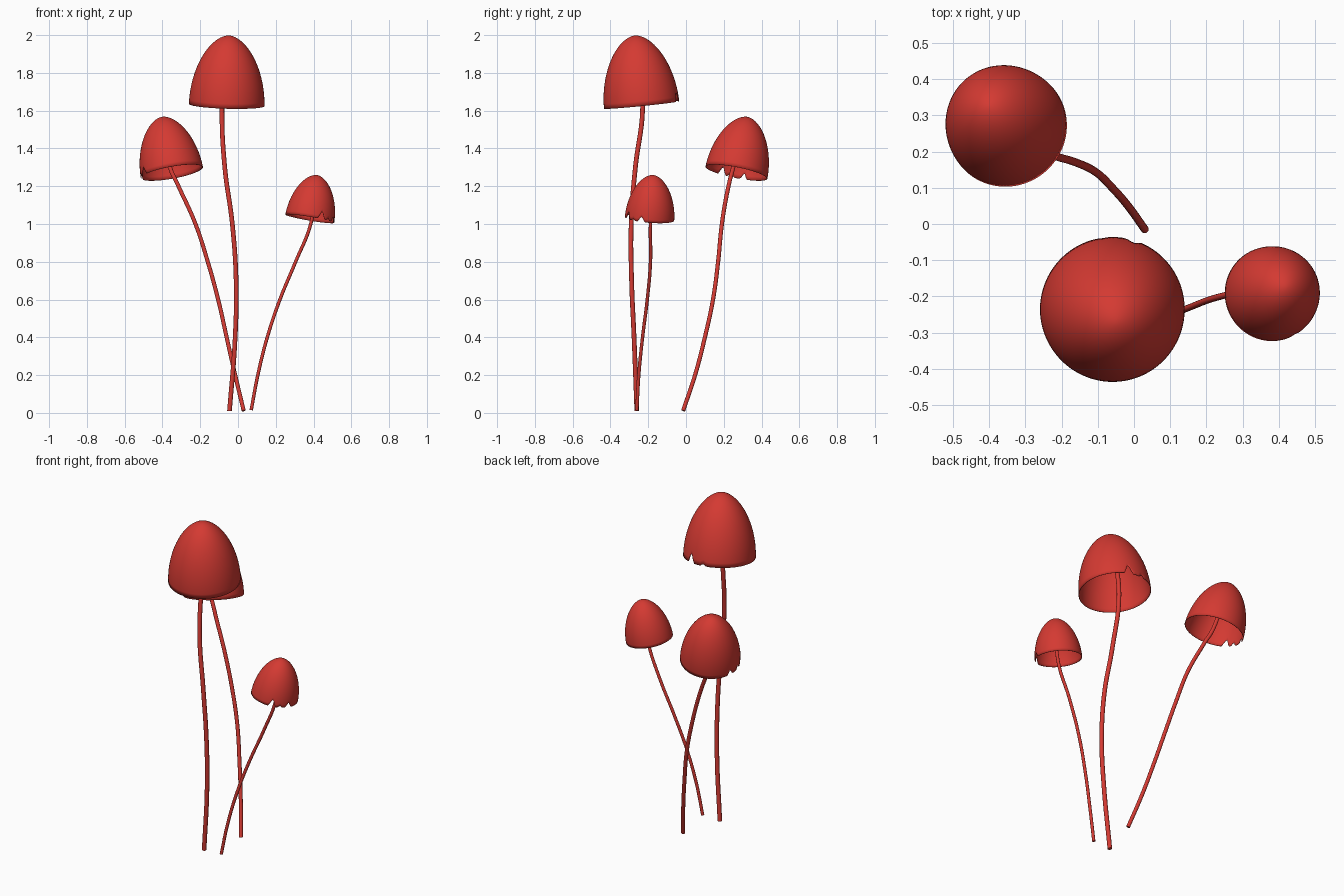
import bpy, bmesh, math
from mathutils import Vector

if "Cube" in bpy.data.objects:
    bpy.data.objects.remove(bpy.data.objects["Cube"])

red = bpy.data.materials.new("mushroom red")
red.diffuse_color = (0.66, 0.042, 0.032, 1)
red.use_nodes = True
red.node_tree.nodes["Principled BSDF"].inputs["Base Color"].default_value = red.diffuse_color


def make_cap(name, rim, axis, radius, height, notches):
    """Hollow bell cap; notches are (angle deg, half width deg, depth fraction)."""
    bm = bmesh.new()
    seg, rings = 120, 22
    apex = bm.verts.new((0, 0, height))
    cols = []
    for i in range(seg):
        a = math.tau * i / seg
        h0 = 0
        for deg, half, depth in notches:
            d = abs((math.degrees(a) - deg + 180) % 360 - 180)
            h0 = max(h0, depth * (1 - d / half))
        col = []
        for j in range(rings):
            h = h0 + (1 - h0) * math.sin(math.pi / 2 * j / rings)
            r = radius * (1 - h ** 1.9) ** 0.56
            col.append(bm.verts.new((r * math.cos(a), r * math.sin(a), h * height)))
        cols.append(col)
    for i in range(seg):
        a, b = cols[i], cols[(i + 1) % seg]
        for j in range(rings - 1):
            bm.faces.new((a[j], b[j], b[j + 1], a[j + 1]))
        bm.faces.new((a[-1], b[-1], apex))
    me = bpy.data.meshes.new(name)
    bm.to_mesh(me)
    bm.free()
    me.materials.append(red)
    ob = bpy.data.objects.new(name, me)
    bpy.context.collection.objects.link(ob)
    ob.location = rim
    ob.rotation_mode = 'QUATERNION'
    ob.rotation_quaternion = Vector((0, 0, 1)).rotation_difference(Vector(axis))
    sol = ob.modifiers.new("thin flesh", 'SOLIDIFY')
    sol.thickness = 0.003
    sol.offset = -1
    select(ob)
    bpy.ops.object.shade_smooth_by_angle(angle=math.radians(40))


def select(ob):
    bpy.ops.object.select_all(action='DESELECT')
    ob.select_set(True)
    bpy.context.view_layer.objects.active = ob


def make_stem(name, points, radius):
    """Round stem swept along a smooth path."""
    cu = bpy.data.curves.new(name, 'CURVE')
    cu.dimensions = '3D'
    cu.bevel_depth = radius
    cu.bevel_resolution = 5
    cu.use_fill_caps = True
    cu.resolution_u = 8
    sp = cu.splines.new('BEZIER')
    sp.bezier_points.add(len(points) - 1)
    for bp, p in zip(sp.bezier_points, points):
        bp.co = p
        bp.handle_left_type = bp.handle_right_type = 'AUTO'
    cu.materials.append(red)
    ob = bpy.data.objects.new(name, cu)
    bpy.context.collection.objects.link(ob)
    select(ob)
    bpy.ops.object.convert(target='MESH')
    bpy.ops.object.shade_smooth_by_angle(angle=math.radians(50))


# Tall middle mushroom
make_cap("tall_cap", (-0.06, -0.235, 1.63), (0.03, -0.1, 1), 0.2, 0.37,
         [(73, 7, 0.16), (98, 5, 0.04)])
make_stem("tall_stem", [(-0.045, -0.26, 0.01), (-0.015, -0.275, 0.4), (-0.01, -0.288, 0.7),
                        (-0.03, -0.29, 1.0), (-0.07, -0.268, 1.3), (-0.085, -0.23, 1.6),
                        (-0.075, -0.24, 1.8), (-0.052, -0.265, 1.98)], 0.0125)

# Left rear mushroom
make_cap("left_cap", (-0.35, 0.267, 1.272), (-0.18, 0.2, 1), 0.167, 0.305,
         [(208, 8, 0.15), (190, 6, 0.08), (166, 6, 0.12)])
make_stem("left_stem", [(0.03, -0.015, 0.012), (-0.015, 0.048, 0.2), (-0.06, 0.1, 0.4),
                        (-0.105, 0.143, 0.6), (-0.16, 0.17, 0.8), (-0.225, 0.19, 1.0),
                        (-0.315, 0.225, 1.2), (-0.36, 0.25, 1.3), (-0.397, 0.315, 1.55)], 0.011)

# Small right mushroom
make_cap("right_cap", (0.38, -0.193, 1.028), (0.17, 0.08, 1), 0.131, 0.235,
         [(298, 9, 0.19), (340, 9, 0.13), (318, 5, 0.05)])
make_stem("right_stem", [(0.07, -0.26, 0.015), (0.105, -0.25, 0.2), (0.155, -0.23, 0.4),
                         (0.222, -0.205, 0.6), (0.305, -0.188, 0.8), (0.385, -0.188, 1.0),
                         (0.418, -0.172, 1.25)], 0.009)
